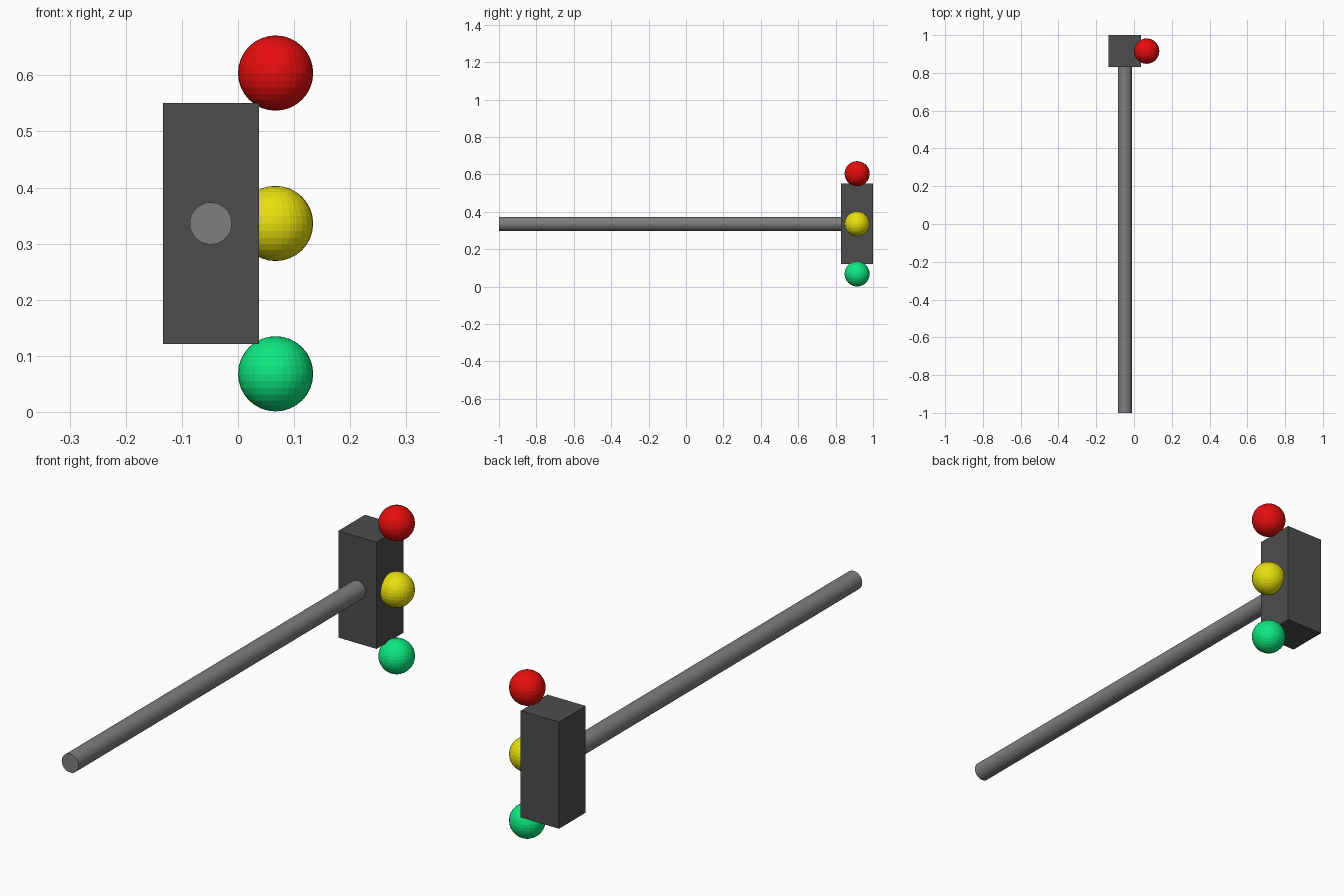
import bpy
import math

if "Cube" in bpy.data.objects:
    bpy.data.objects.remove(bpy.data.objects["Cube"])


def material(name, r, g, b):
    m = bpy.data.materials.new(name)
    m.diffuse_color = (r, g, b, 1)
    m.use_nodes = True
    m.node_tree.nodes["Principled BSDF"].inputs["Base Color"].default_value = m.diffuse_color
    return m


def finish(name, mat):
    ob = bpy.context.object
    ob.name = name
    ob.data.materials.append(mat)
    return ob


CX, CY, CZ = -0.0485, 0.915, 0.336   # housing centre

# Signal housing
bpy.ops.mesh.primitive_cube_add(size=1, location=(CX, CY, CZ))
housing = finish("signal_housing", material("dark grey", 0.075, 0.075, 0.075))
housing.scale = (0.171, 0.17, 0.43)

# Long horizontal pole, ending inside the housing
pole_end = CY - 0.05
bpy.ops.mesh.primitive_cylinder_add(
    vertices=32, radius=0.0375, depth=pole_end + 1,
    location=(CX, (pole_end - 1) / 2, CZ), rotation=(math.pi / 2, 0, 0))
finish("pole", material("mid grey", 0.21, 0.21, 0.21))

# Three faceted lamps along the housing's right side
lamps = [("red", 0.268, (0.8, 0.004, 0.004)),
         ("yellow", 0, (0.8, 0.74, 0.004)),
         ("green", -0.268, (0.004, 0.8, 0.21))]
for colour, dz, rgb in lamps:
    bpy.ops.mesh.primitive_uv_sphere_add(
        segments=32, ring_count=16, radius=0.067, location=(0.067, CY, CZ + dz))
    finish(colour + "_lamp", material(colour, *rgb))
